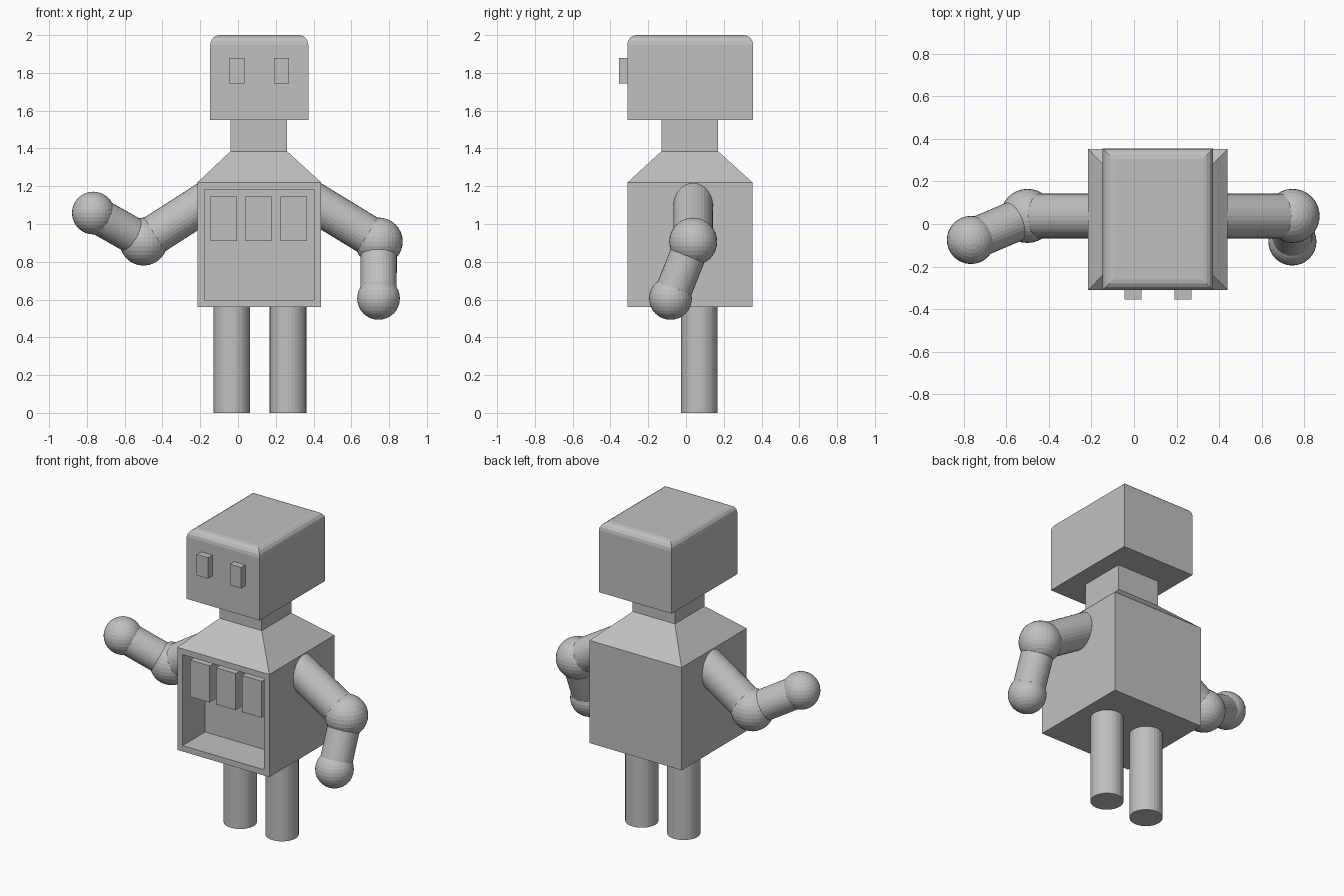
import bpy, bmesh
from mathutils import Vector

if "Cube" in bpy.data.objects:
    bpy.data.objects.remove(bpy.data.objects["Cube"])

grey = bpy.data.materials.new("plain grey")
grey.diffuse_color = (0.53, 0.53, 0.53, 1)
grey.use_nodes = True
grey.node_tree.nodes["Principled BSDF"].inputs["Base Color"].default_value = grey.diffuse_color


def finish(bm, name):
    bmesh.ops.recalc_face_normals(bm, faces=bm.faces)
    mesh = bpy.data.meshes.new(name)
    bm.to_mesh(mesh)
    bm.free()
    mesh.materials.append(grey)
    obj = bpy.data.objects.new(name, mesh)
    bpy.context.collection.objects.link(obj)
    return obj


def loft(sections):
    """Stack rectangles (x0, x1, y0, y1, z) into a closed solid."""
    bm = bmesh.new()
    rings = [[bm.verts.new(p) for p in ((x0, y0, z), (x1, y0, z), (x1, y1, z), (x0, y1, z))]
             for x0, x1, y0, y1, z in sections]
    for a, b in zip(rings, rings[1:]):
        for i in range(4):
            j = (i + 1) % 4
            bm.faces.new((a[i], a[j], b[j], b[i]))
    bm.faces.new(rings[0][::-1])
    bm.faces.new(rings[-1])
    bmesh.ops.recalc_face_normals(bm, faces=bm.faces)
    return bm


def box(name, x0, x1, y0, y1, z0, z1):
    return finish(loft([(x0, x1, y0, y1, z0), (x0, x1, y0, y1, z1)]), name)


def rod(name, a, b, r):
    a, b = Vector(a), Vector(b)
    bm = bmesh.new()
    bmesh.ops.create_cone(bm, cap_ends=True, segments=32, radius1=r, radius2=r,
                          depth=(b - a).length)
    rot = (b - a).to_track_quat('Z', 'Y').to_matrix()
    for v in bm.verts:
        v.co = rot @ v.co + (a + b) / 2
    return finish(bm, name)


def ball(name, c, r):
    bm = bmesh.new()
    bmesh.ops.create_uvsphere(bm, u_segments=32, v_segments=16, radius=r)
    bmesh.ops.translate(bm, verts=bm.verts, vec=c)
    return finish(bm, name)


# Torso with sloping shoulders and neck, hollowed at the front
bm = loft([(-0.215, 0.44, -0.31, 0.352, 0.56), (-0.215, 0.44, -0.31, 0.352, 1.22),
           (-0.04, 0.26, -0.13, 0.17, 1.385), (-0.04, 0.26, -0.13, 0.17, 1.55)])
front = min(bm.faces, key=lambda f: f.calc_center_median().y)
bmesh.ops.inset_individual(bm, faces=[front], thickness=0.053)
recess = bmesh.ops.extrude_discrete_faces(bm, faces=[front])["faces"][0]
bmesh.ops.translate(bm, verts=recess.verts, vec=(0, 0.23, 0))
finish(bm, "torso")

# Blocks inside the chest opening
for i, x in enumerate((-0.145, 0.04, 0.225)):
    box(f"chest_block_{i + 1}", x, x + 0.14, -0.28, -0.08, 0.91, 1.145)

# Head with rounded top rim
bm = loft([(-0.147, 0.372, -0.311, 0.355, 1.55), (-0.147, 0.372, -0.311, 0.355, 2.0)])
rim = [e for e in bm.edges if all(v.co.z > 1.9 for v in e.verts)]
bmesh.ops.bevel(bm, geom=rim, offset=0.05, segments=4, profile=0.5, affect='EDGES')
finish(bm, "head")

# Eyes
for side, x in (("right", -0.045), ("left", 0.19)):
    box(f"{side}_eye", x, x + 0.08, -0.355, -0.31, 1.745, 1.88)

# Legs
for side, x in (("right", -0.033), ("left", 0.265)):
    rod(f"{side}_leg", (x, 0.07, 0), (x, 0.07, 0.57), 0.097)

# Arms: shoulder, elbow and hand positions
arms = (("right", (-0.11, 0.038, 1.157), (-0.5, 0.038, 0.907), (-0.766, -0.075, 1.058)),
        ("left", (0.335, 0.038, 1.157), (0.745, 0.038, 0.907), (0.744, -0.082, 0.606)))
for side, shoulder, elbow, hand in arms:
    rod(f"{side}_upper_arm", shoulder, elbow, 0.105)
    ball(f"{side}_elbow", elbow, 0.127)
    rod(f"{side}_forearm", elbow, hand, 0.096)
    ball(f"{side}_hand", hand, 0.113)
